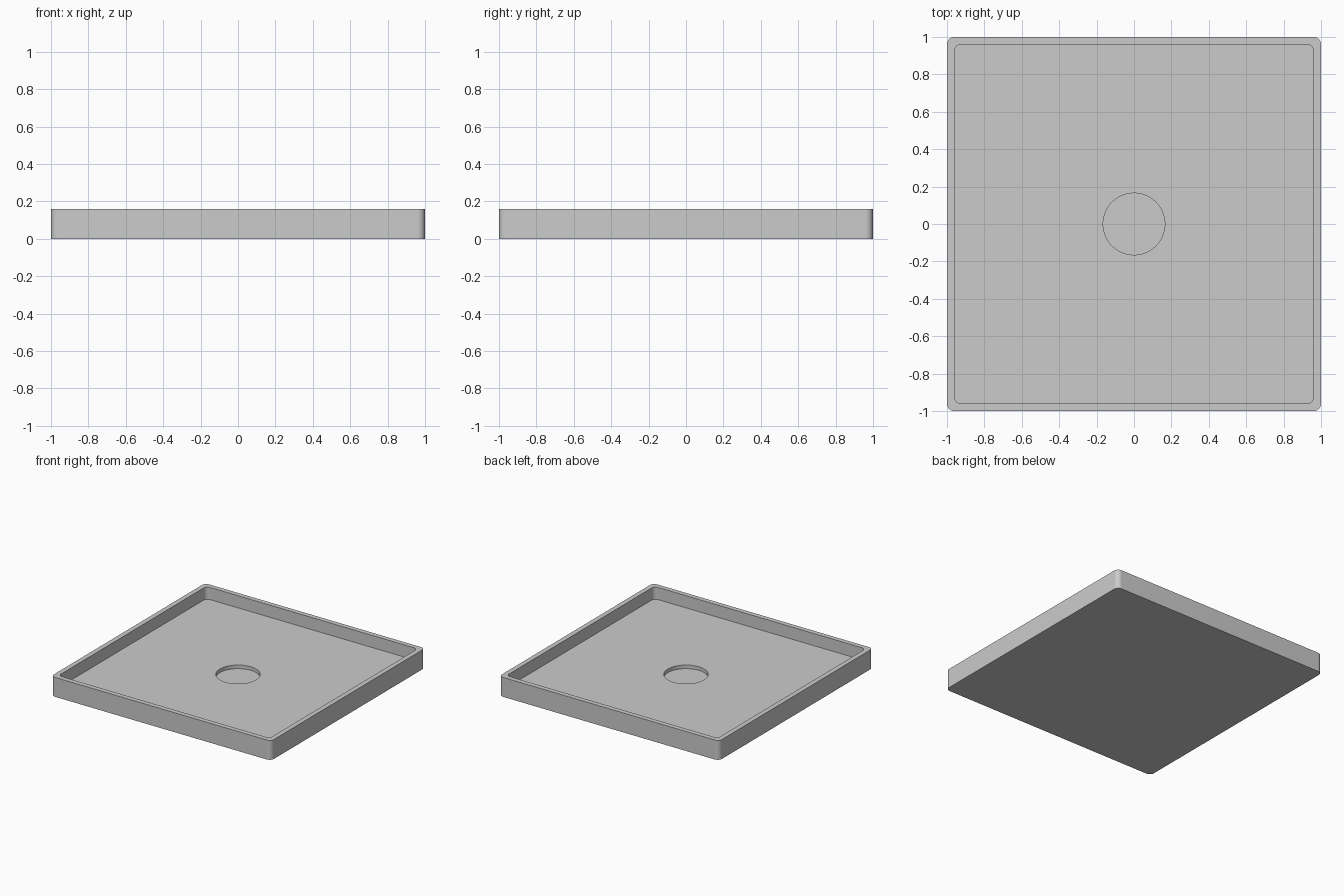
import bpy, bmesh
from math import sin, cos, pi, radians

cube = bpy.data.objects.get("Cube")
if cube:
    bpy.data.objects.remove(cube)

STEPS = 16          # segments per quarter turn
HEIGHT, FLOOR, WELL = 0.16, 0.06, 0.03
HOLE = 0.165        # radius of the round well

grey = bpy.data.materials.new("light grey")
grey.use_nodes = True
colour = (0.6, 0.6, 0.6, 1)
grey.diffuse_color = colour
grey.node_tree.nodes["Principled BSDF"].inputs["Base Color"].default_value = colour


def ring(bm, half, radius, z):
    """Rounded square loop; half == radius gives a circle."""
    verts = []
    for quarter in range(4):
        mid = quarter * pi / 2 + pi / 4
        cx = (half - radius) * (1 if cos(mid) > 0 else -1)
        cy = (half - radius) * (1 if sin(mid) > 0 else -1)
        for i in range(STEPS):
            # a circle needs no doubled points where quarters meet
            t = (i + 0.5) / STEPS if half == radius else i / (STEPS - 1)
            a = (quarter + t) * pi / 2
            verts.append(bm.verts.new((cx + radius * cos(a), cy + radius * sin(a), z)))
    return verts


# Tray: one shell from the underside, over the rim, down to the well
bm = bmesh.new()
loops = [ring(bm, *spec) for spec in (
    (1, 0.04, 0), (1, 0.04, HEIGHT),
    (0.96, 0.035, HEIGHT), (0.96, 0.035, FLOOR),
    (HOLE, HOLE, FLOOR), (HOLE, HOLE, WELL))]
for low, high in zip(loops, loops[1:]):
    for i in range(len(low)):
        j = (i + 1) % len(low)
        bm.faces.new((low[i], low[j], high[j], high[i]))
bm.faces.new(loops[0][::-1])    # underside
bm.faces.new(loops[-1])         # well floor
bmesh.ops.recalc_face_normals(bm, faces=bm.faces)

mesh = bpy.data.meshes.new("tray")
bm.to_mesh(mesh)
bm.free()
mesh.materials.append(grey)
tray = bpy.data.objects.new("tray", mesh)
bpy.context.collection.objects.link(tray)

# Smooth corners and well wall, sharp rims
bpy.ops.object.select_all(action='DESELECT')
tray.select_set(True)
bpy.context.view_layer.objects.active = tray
bpy.ops.object.shade_smooth_by_angle(angle=radians(30))
